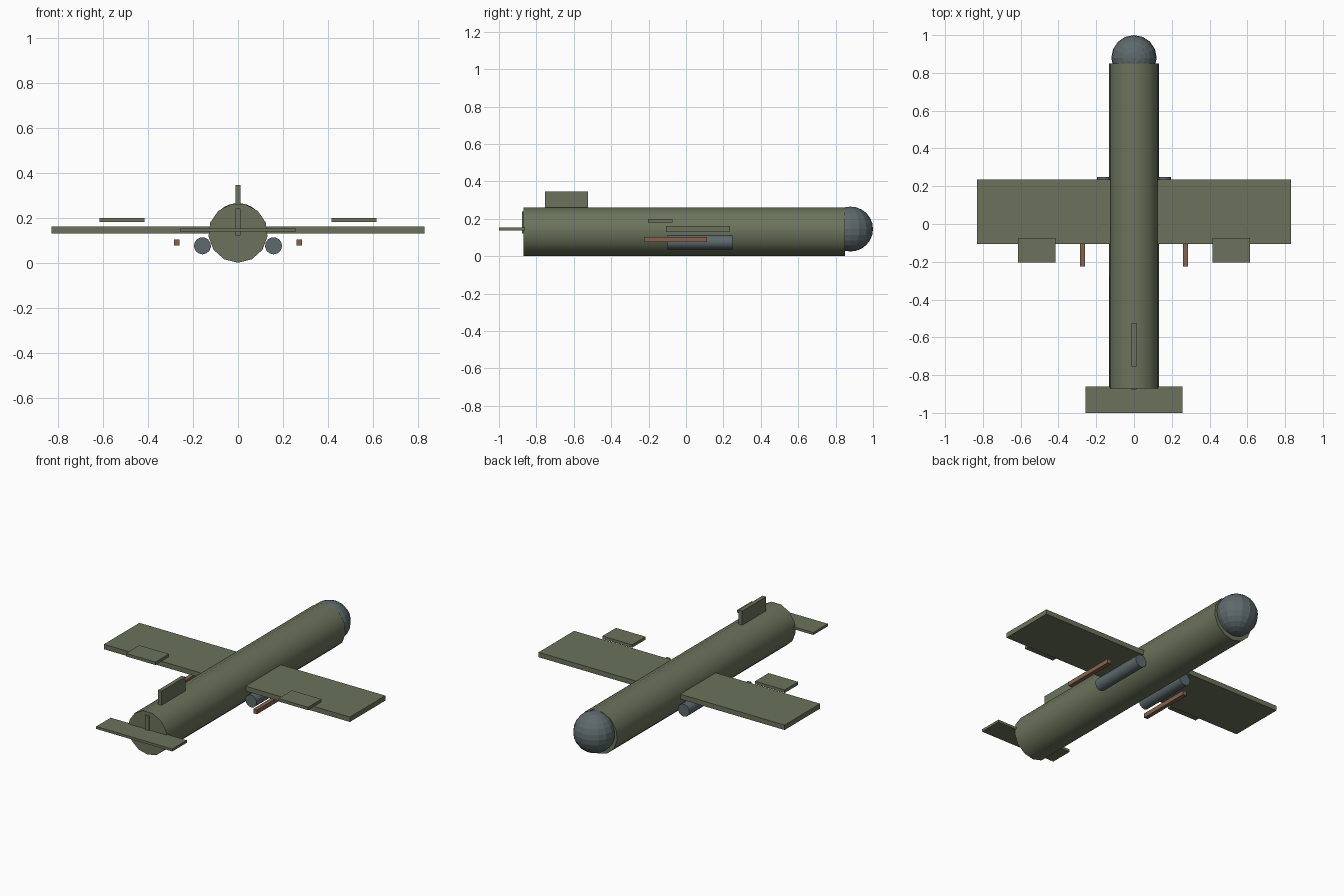
import bpy, math

if "Cube" in bpy.data.objects:
    bpy.data.objects.remove(bpy.data.objects["Cube"])


def material(name, rgb):
    m = bpy.data.materials.new(name)
    m.diffuse_color = (*rgb, 1.0)
    m.use_nodes = True
    m.node_tree.nodes["Principled BSDF"].inputs["Base Color"].default_value = m.diffuse_color
    return m


olive = material("olive_green", (0.147, 0.171, 0.105))
slate = material("slate_grey", (0.110, 0.142, 0.152))
brown = material("wood_brown", (0.235, 0.125, 0.078))


def finish(name, mat):
    ob = bpy.context.object
    ob.name = name
    ob.data.materials.append(mat)
    return ob


def box(name, lo, hi, mat):
    """Axis-aligned box between two corners."""
    size = [b - a for a, b in zip(lo, hi)]
    mid = [(a + b) / 2 for a, b in zip(lo, hi)]
    bpy.ops.mesh.primitive_cube_add(size=1, location=mid)
    ob = finish(name, mat)
    for v in ob.data.vertices:
        v.co = [c * s for c, s in zip(v.co, size)]
    return ob


def tube(name, x, z, r, y0, y1, sides, mat):
    """Closed cylinder along y with one corner pointing down."""
    bpy.ops.mesh.primitive_cylinder_add(
        vertices=sides, radius=r, depth=y1 - y0,
        location=(x, (y0 + y1) / 2, z), rotation=(math.pi / 2, 0, 0))
    ob = finish(name, mat)
    for v in ob.data.vertices:
        a, b, c = v.co
        v.co = (a, -b, c)
    ob.data.flip_normals()
    bpy.ops.object.shade_smooth_by_angle(angle=math.radians(35))
    return ob


# Body and round nose
tube("fuselage", 0, 0.132, 0.132, -0.87, 0.85, 13, olive)
bpy.ops.mesh.primitive_uv_sphere_add(
    segments=16, ring_count=12, radius=0.12, location=(0, 0.88, 0.145))
finish("nose", slate)

# Wing and tail surfaces
box("wing", (-0.83, -0.107, 0.13), (0.83, 0.235, 0.16), olive)
box("tailplane", (-0.257, -1.0, 0.138), (0.257, -0.86, 0.153), olive)
box("fin", (-0.012, -0.755, 0.20), (0.012, -0.525, 0.346), olive)
box("rear_plate", (-0.012, -0.877, 0.12), (0.012, -0.84, 0.24), olive)

# Mirrored parts: flaps, engines and struts
for side, s in (("left", -1), ("right", 1)):
    def pair(name, x0, x1, y0, y1, z0, z1, mat):
        a, b = sorted((s * x0, s * x1))
        box(side + name, (a, y0, z0), (b, y1, z1), mat)

    pair("_flap", 0.415, 0.615, -0.203, -0.073, 0.181, 0.199, olive)
    pair("_strut", 0.26, 0.285, -0.224, 0.113, 0.076, 0.102, brown)
    tube(side + "_engine", s * 0.158, 0.075, 0.038, -0.10, 0.248, 13, slate)
